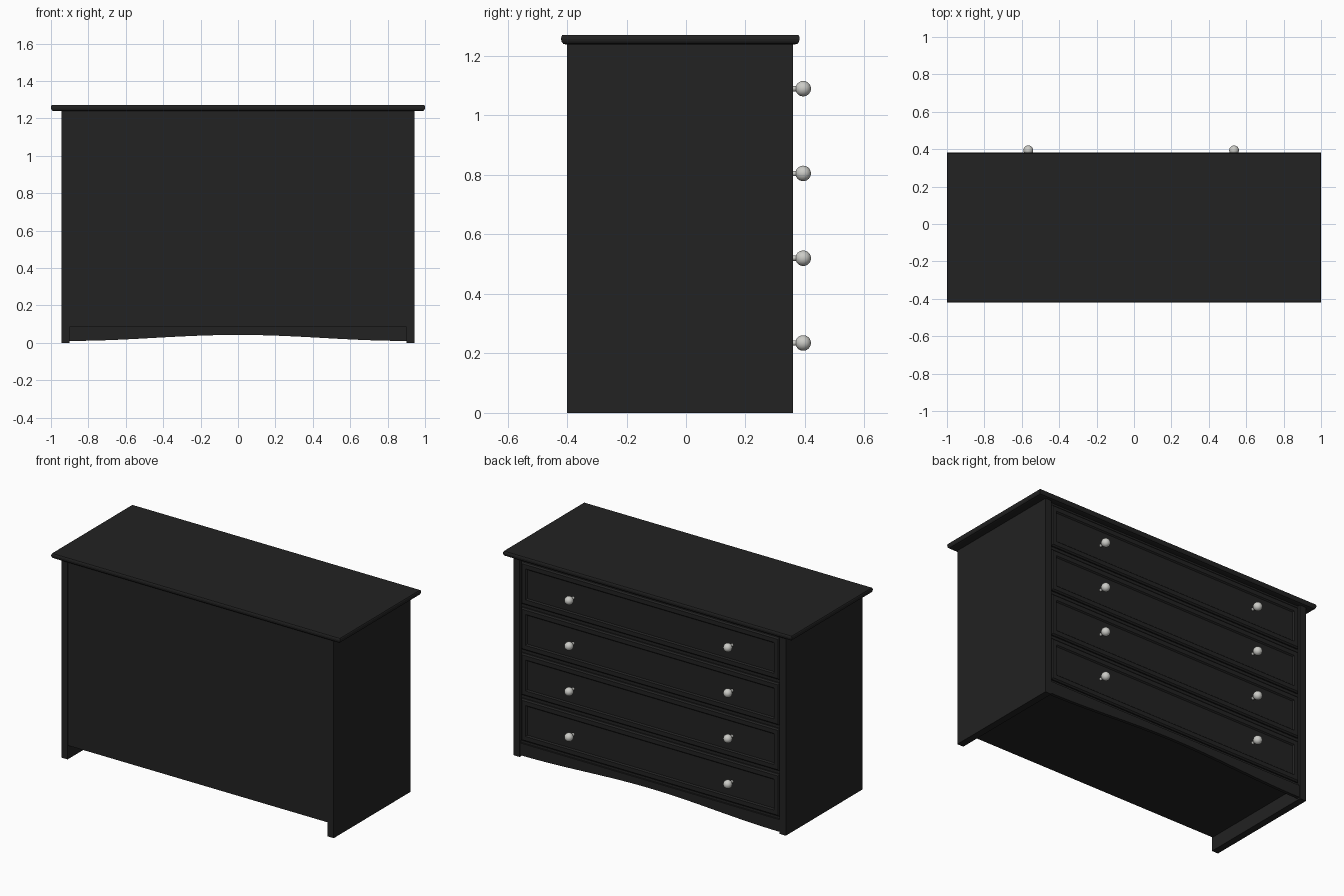
import bpy, bmesh, math
from mathutils import Matrix

if "Cube" in bpy.data.objects:
    bpy.data.objects.remove(bpy.data.objects["Cube"])


def material(name, rgb):
    m = bpy.data.materials.new(name)
    m.diffuse_color = (*rgb, 1)
    m.use_nodes = True
    m.node_tree.nodes["Principled BSDF"].inputs["Base Color"].default_value = m.diffuse_color
    return m


BLACK = material("black_paint", (0.016, 0.016, 0.016))
METAL = material("brushed_metal", (0.6, 0.6, 0.57))


def finish(name, bm, mat, smooth=False):
    bmesh.ops.recalc_face_normals(bm, faces=bm.faces)
    me = bpy.data.meshes.new(name)
    bm.to_mesh(me)
    bm.free()
    me.materials.append(mat)
    if smooth:
        for p in me.polygons:
            p.use_smooth = True
    ob = bpy.data.objects.new(name, me)
    bpy.context.collection.objects.link(ob)
    return ob


def box_bm(x0, x1, y0, y1, z0, z1):
    bm = bmesh.new()
    bmesh.ops.create_cube(bm, size=1)
    for v in bm.verts:
        v.co.x = x1 if v.co.x > 0 else x0
        v.co.y = y1 if v.co.y > 0 else y0
        v.co.z = z1 if v.co.z > 0 else z0
    return bm


def box(name, *dims):
    return finish(name, box_bm(*dims), BLACK)


# side panels, back and bottom
W = 0.90
for name, s in (("left_side", -1), ("right_side", 1)):
    a, b = sorted((s * W, s * 0.943))
    box(name, a, b, -0.40, 0.36, 0, 1.24)
box("back_panel", -W, W, -0.395, -0.375, 0.085, 1.24)
box("bottom_panel", -W, W, -0.375, 0.345, 0.085, 0.10)

# top board with a moulded edge: stacked rings of (inset, z)
bm = bmesh.new()
rings = []
for i, z in ((0.018, 1.238), (0.007, 1.241), (0.002, 1.248), (0, 1.257), (0.001, 1.265), (0.004, 1.27)):
    rings.append([bm.verts.new(p) for p in (
        (-1 + i, -0.42 + i, z), (1 - i, -0.42 + i, z),
        (1 - i, 0.382 - i, z), (-1 + i, 0.382 - i, z))])
for r, q in zip(rings, rings[1:]):
    for k in range(4):
        n = (k + 1) % 4
        bm.faces.new((r[k], r[n], q[n], q[k]))
bm.faces.new(rings[0])
bm.faces.new(rings[-1])
finish("top_board", bm, BLACK)

# arched apron under the drawers
bm = bmesh.new()
N = 32
cols = []
for k in range(N + 1):
    x = -W + 2 * W * k / N
    low = 0.01 + 0.032 * (0.5 + 0.5 * math.cos(math.pi * x / W))
    cols.append([bm.verts.new((x, y, z)) for y, z in
                 ((0.335, low), (0.355, low), (0.355, 0.086), (0.335, 0.086))])
for a, b in zip(cols, cols[1:]):
    for k in range(4):
        n = (k + 1) % 4
        bm.faces.new((a[k], a[n], b[n], b[k]))
bm.faces.new(cols[0])
bm.faces.new(cols[-1])
finish("apron", bm, BLACK)

# rails behind the gaps between drawers
for k in range(5):
    z = 0.0925 + 0.285 * k
    box("drawer_rail", -W, W, 0.31, 0.342, max(z - 0.02, 0.086), min(z + 0.02, 1.24))

# drawers: chamfered front with a sunken panel, plus two knobs
for k in range(4):
    zc = 0.235 + 0.285 * k
    bm = box_bm(-W + 0.006, W - 0.006, 0.32, 0.35, zc - 0.131, zc + 0.131)
    bm.faces.ensure_lookup_table()
    front = max(bm.faces, key=lambda f: f.calc_center_median().y)
    bm.normal_update()
    for thick, depth in ((0.008, 0.008), (0.026, 0), (0.007, -0.008)):
        bmesh.ops.inset_region(bm, faces=[front], thickness=thick, depth=depth,
                               use_even_offset=True)
        bm.normal_update()
    finish("drawer_front", bm, BLACK)

    for x in (-0.565, 0.535):
        bm = bmesh.new()
        turn = Matrix.Rotation(math.pi / 2, 4, 'X')
        bmesh.ops.create_uvsphere(bm, u_segments=24, v_segments=16, radius=0.026,
                                  matrix=Matrix.Translation((x, 0.394, zc)) @ turn)
        finish("knob", bm, METAL, True)
        bm = bmesh.new()
        bmesh.ops.create_cone(bm, cap_ends=True, segments=16, radius1=0.009, radius2=0.009,
                              depth=0.03, matrix=Matrix.Translation((x, 0.36, zc)) @ turn)
        finish("knob_stem", bm, METAL)
